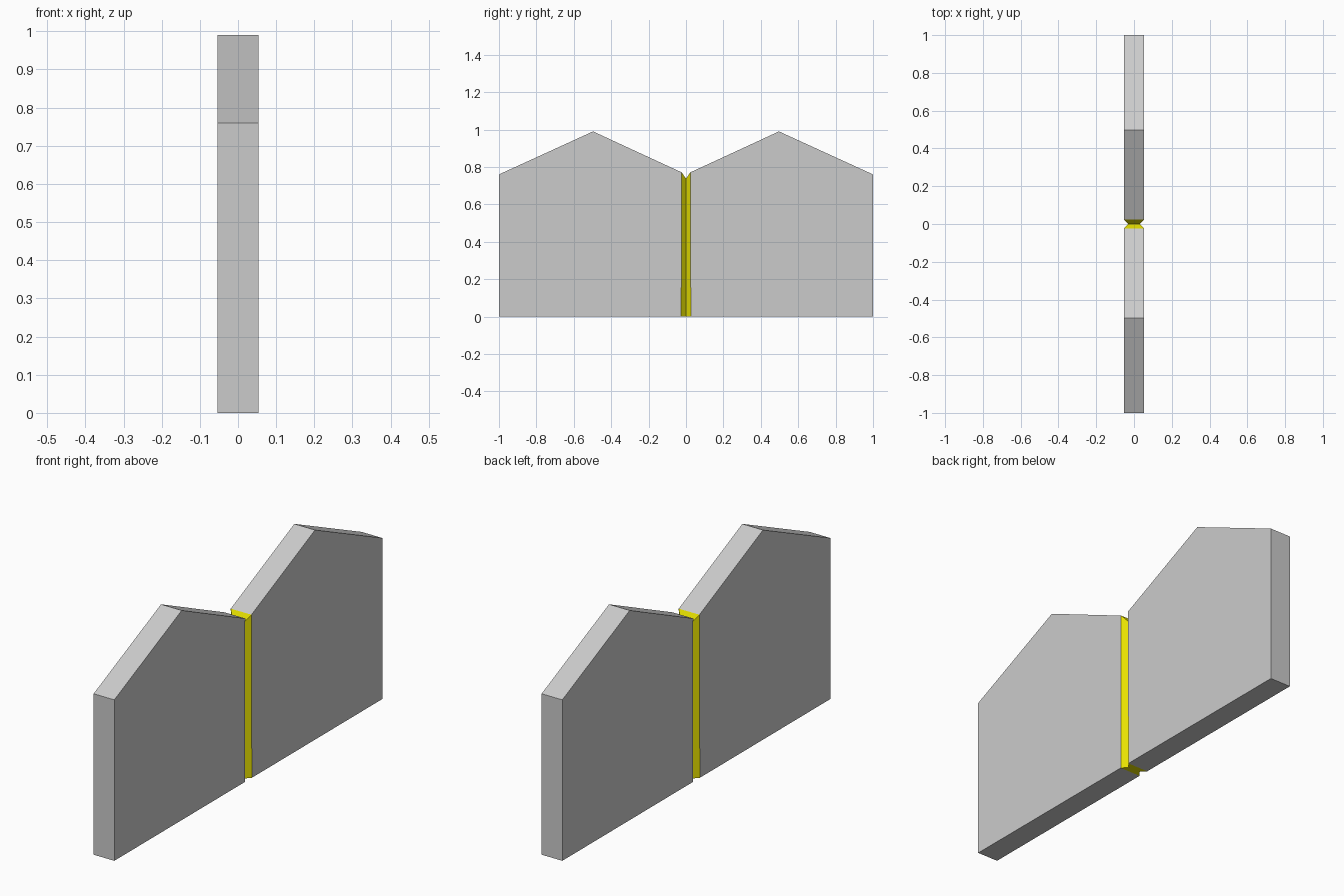
import bpy
import bmesh

if "Cube" in bpy.data.objects:
    bpy.data.objects.remove(bpy.data.objects["Cube"])

# Stations along the panel: (y at top, y at bottom, half width, top height)
JOINT = (0.0, 0.0, 0.03, 0.738)
SEAM = (0.023, 0.026, 0.054, 0.771)
PEAK = (0.497, 0.497, 0.054, 0.99)
END = (1.0, 1.0, 0.054, 0.76)


def loft(name, stations, cap_end=False):
    """Skin rectangular sections, then mirror the half across y = 0."""
    bm = bmesh.new()
    rings = []
    for y_top, y_bot, w, top in stations:
        rings.append([bm.verts.new(p) for p in (
            (-w, y_bot, 0), (w, y_bot, 0), (w, y_top, top), (-w, y_top, top))])
    # top and underside strips
    for a, b in zip(rings, rings[1:]):
        for i in (0, 2):
            bm.faces.new((a[i], a[i + 1], b[i + 1], b[i]))
    # each broad side is one flat polygon
    for low, high in ((0, 3), (1, 2)):
        bm.faces.new([r[low] for r in rings] + [r[high] for r in reversed(rings)])
    if cap_end:
        bm.faces.new(rings[-1])
    bmesh.ops.recalc_face_normals(bm, faces=bm.faces)
    # open lofts: make sure the normals point outwards
    bm.faces.ensure_lookup_table()
    under = min(bm.faces, key=lambda f: f.calc_center_median().z)
    if under.normal.z > 0:
        bmesh.ops.reverse_faces(bm, faces=bm.faces)
    mesh = bpy.data.meshes.new(name)
    bm.to_mesh(mesh)
    bm.free()
    obj = bpy.data.objects.new(name, mesh)
    bpy.context.collection.objects.link(obj)
    mirror = obj.modifiers.new("mirror", 'MIRROR')
    mirror.use_axis = (False, True, False)
    mirror.use_clip = True
    return obj


# Grey gabled panels
loft("gabled_panels", (SEAM, PEAK, END), cap_end=True)

# Yellow bevelled groove between them
groove = loft("joint_groove", (JOINT, SEAM))
yellow = bpy.data.materials.new("yellow")
yellow.diffuse_color = (0.8, 0.75, 0.0, 1)
yellow.use_nodes = True
yellow.node_tree.nodes["Principled BSDF"].inputs["Base Color"].default_value = yellow.diffuse_color
groove.data.materials.append(yellow)
